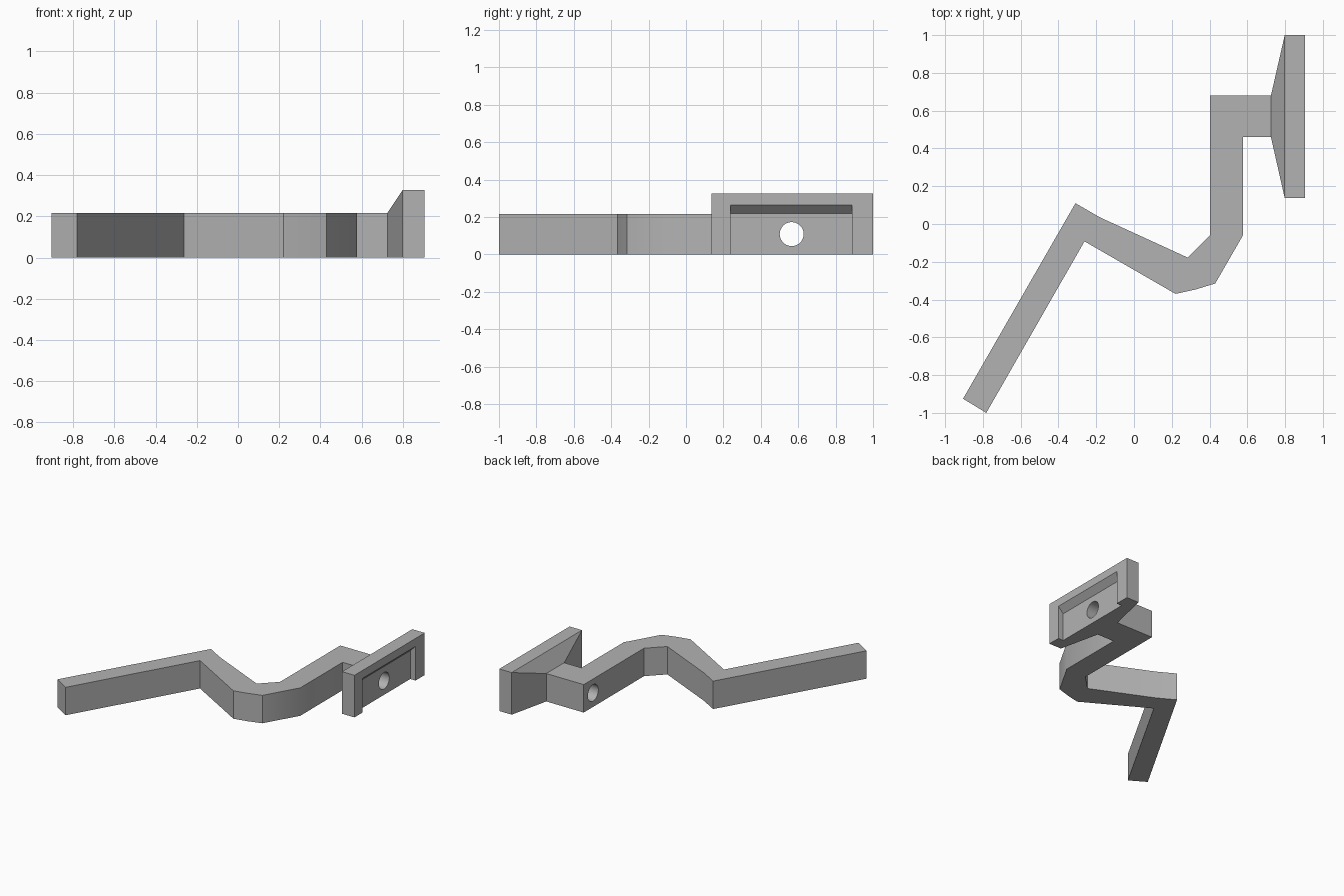
import bpy, bmesh, math
from mathutils import Matrix, Vector

cube = bpy.data.objects.get("Cube")
if cube:
    bpy.data.objects.remove(cube, do_unlink=True)

grey = bpy.data.materials.new("plain_grey")
grey.use_nodes = True
colour = (0.45, 0.45, 0.45, 1)
grey.diffuse_color = colour
grey.node_tree.nodes["Principled BSDF"].inputs["Base Color"].default_value = colour


def make_object(name, bm):
    bmesh.ops.recalc_face_normals(bm, faces=bm.faces)
    mesh = bpy.data.meshes.new(name)
    bm.to_mesh(mesh)
    bm.free()
    mesh.materials.append(grey)
    obj = bpy.data.objects.new(name, mesh)
    bpy.context.collection.objects.link(obj)
    return obj


def prism(points, direction):
    """Extrude a closed outline along a direction."""
    bm = bmesh.new()
    face = bm.faces.new([bm.verts.new(p) for p in points])
    result = bmesh.ops.extrude_face_region(bm, geom=[face], use_keep_orig=True)
    moved = [v for v in result["geom"] if isinstance(v, bmesh.types.BMVert)]
    bmesh.ops.translate(bm, verts=moved, vec=direction)
    bmesh.ops.recalc_face_normals(bm, faces=bm.faces)
    return bm


# Cranked arm outline, extruded upwards
ARM_HEIGHT = 0.217
outline = [(-0.905, -0.925), (-0.31, 0.11), (-0.18, 0.035), (0.285, -0.178),
           (0.403, -0.06), (0.403, 0.68), (0.725, 0.68), (0.725, 0.46),
           (0.577, 0.46), (0.577, -0.06), (0.43, -0.315), (0.325, -0.347),
           (0.22, -0.37), (-0.262, -0.092), (-0.782, -1.0)]
bm = prism([(x, y, 0) for x, y in outline], (0, 0, ARM_HEIGHT))

# Flared mounting plate, pulled out of the arm's end face
end = max(bm.faces, key=lambda f: f.calc_center_median().x)
for x in (0.798, 0.905):
    end = bmesh.ops.extrude_discrete_faces(bm, faces=[end])["faces"][0]
    middle = end.calc_center_median()
    for v in end.verts:
        v.co = Vector((x, 1.0 if v.co.y > middle.y else 0.137,
                       0.327 if v.co.z > middle.z else 0))
arm = make_object("bracket_arm", bm)

# Recess with a sloping roof, open at the underside
profile = [(0.86, -0.1), (0.86, 0.22), (0.95, 0.31), (0.95, -0.1)]
recess = make_object("recess_cutter",
                     prism([(x, 0.237, z) for x, z in profile], (0, 0.65, 0)))

# Bolt hole running through the arm and plate
bm = bmesh.new()
bmesh.ops.create_cone(bm, cap_ends=True, segments=40, radius1=0.064,
                      radius2=0.064, depth=0.8,
                      matrix=Matrix.Translation((0.65, 0.565, 0.109))
                      @ Matrix.Rotation(math.pi / 2, 4, 'Y'))
hole = make_object("hole_cutter", bm)

bpy.ops.object.select_all(action='DESELECT')
arm.select_set(True)
bpy.context.view_layer.objects.active = arm
for cutter in (recess, hole):
    mod = arm.modifiers.new(cutter.name, 'BOOLEAN')
    mod.operation = 'DIFFERENCE'
    mod.solver = 'EXACT'
    mod.object = cutter
    bpy.ops.object.modifier_apply(modifier=mod.name)
    bpy.data.objects.remove(cutter, do_unlink=True)

bpy.ops.object.shade_smooth_by_angle(angle=math.radians(30))
